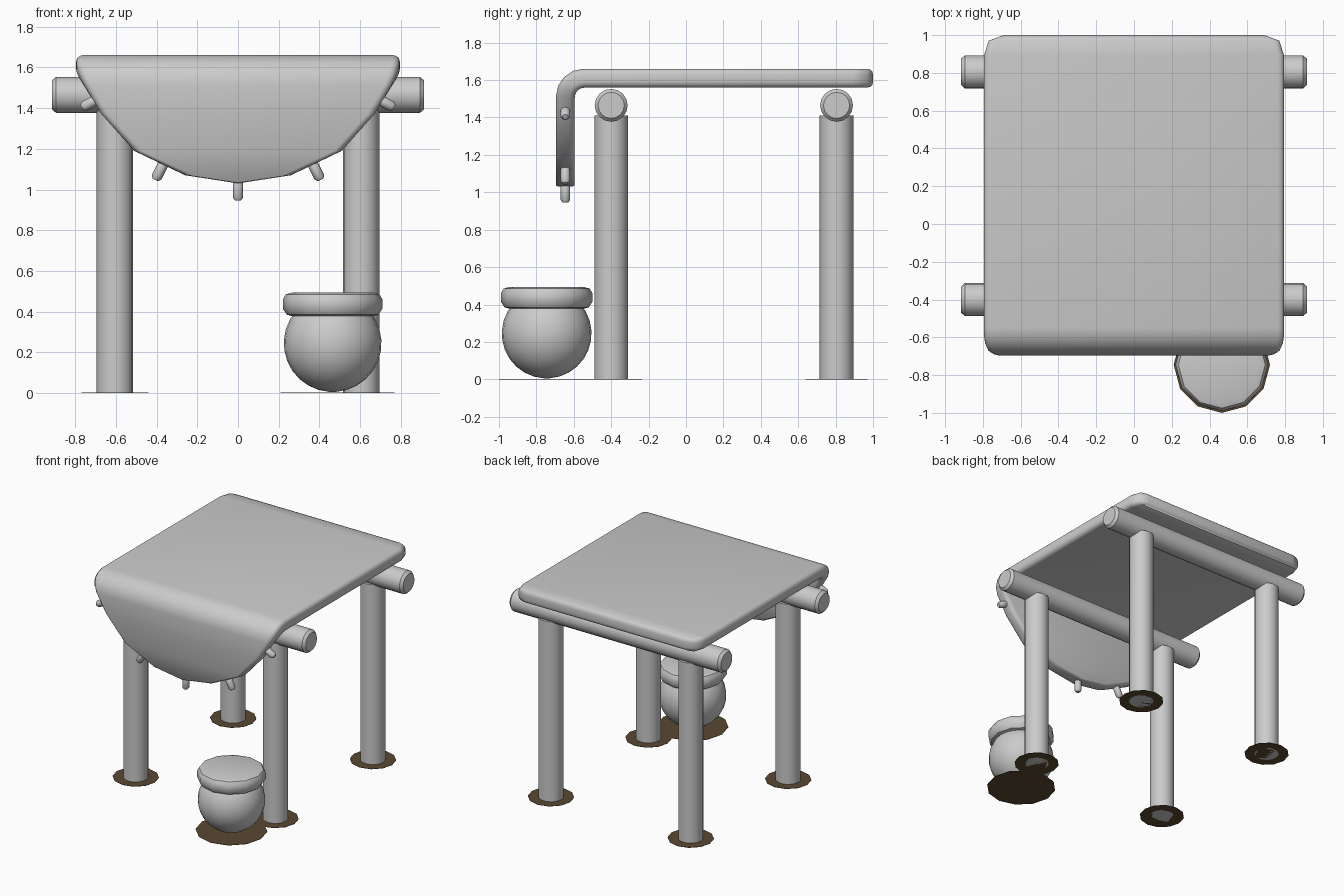
import bpy, bmesh
from math import sin, cos, pi, radians
from mathutils import Vector

cube = bpy.data.objects.get("Cube")
if cube:
    bpy.data.objects.remove(cube, do_unlink=True)


def material(name, rgb):
    m = bpy.data.materials.new(name)
    m.use_nodes = True
    m.diffuse_color = (*rgb, 1)
    m.node_tree.nodes["Principled BSDF"].inputs["Base Color"].default_value = (*rgb, 1)
    return m


GREY = material("light grey", (0.6, 0.6, 0.6))
BROWN = material("earth brown", (0.1, 0.065, 0.03))


def finish(bm, name, mat):
    bmesh.ops.recalc_face_normals(bm, faces=bm.faces)
    mesh = bpy.data.meshes.new(name)
    bm.to_mesh(mesh)
    bm.free()
    mesh.materials.append(mat)
    ob = bpy.data.objects.new(name, mesh)
    bpy.context.collection.objects.link(ob)
    return ob


def smooth(ob, angle=40):
    bpy.ops.object.select_all(action="DESELECT")
    ob.select_set(True)
    bpy.context.view_layer.objects.active = ob
    bpy.ops.object.shade_smooth_by_angle(angle=radians(angle))


def lathe(name, profile, base, axis=(0, 0, 1), sides=16, mat=GREY):
    """Turn (radius, height) points around an axis through base, with flat end caps."""
    bm = bmesh.new()
    turn = Vector((0, 0, 1)).rotation_difference(Vector(axis)).to_matrix()
    rings = [[bm.verts.new(turn @ Vector((r * cos(2 * pi * i / sides),
                                          r * sin(2 * pi * i / sides), h)) + Vector(base))
              for i in range(sides)] for r, h in profile]
    for a, b in zip(rings, rings[1:]):
        for i in range(sides):
            j = (i + 1) % sides
            bm.faces.new((a[i], a[j], b[j], b[i]))
    bm.faces.new(rings[0])
    bm.faces.new(rings[-1])
    ob = finish(bm, name, mat)
    smooth(ob)
    return ob


# Posts with earth patches at their feet, and the cross beams
PATCH = 0.002
for place, y in (("front", -0.4), ("back", 0.805)):
    for side, x in (("left", 0.605), ("right", -0.605)):
        lathe(f"{place}_{side}_post", [(0.09, 0), (0.09, 1.41)], (x, y, 0))
        lathe(f"{place}_{side}_earth_patch", [(0.165, 0), (0.165, PATCH)], (x, y, 0),
              sides=12, mat=BROWN)
    lathe(f"{place}_beam", [(0.07, -0.915), (0.088, -0.895), (0.088, 0.895), (0.07, 0.915)],
          (0, y, 1.465), axis=(1, 0, 0))

# Canopy: rows of (half width, y, z) along its middle, over the front bend and down the flap
rows = [(0.69, 1.0, 1.61), (0.77, 0.97, 1.61), (0.795, 0.89, 1.61)]
for k in range(5):
    a = k * pi / 8
    rows.append((0.795 - 0.04 * (1 - cos(a)) ** 1.5,
                 -0.545 - 0.1 * sin(a), 1.51 + 0.1 * cos(a)))
rows += [(w, -0.645, z) for w, z in ((0.67, 1.37), (0.51, 1.19), (0.26, 1.07))]
bm = bmesh.new()
pairs = [[bm.verts.new((s * w, y, z)) for s in (-1, 1)] for w, y, z in rows]
for a, b in zip(pairs, pairs[1:]):
    bm.faces.new((a[0], a[1], b[1], b[0]))
tip = bm.verts.new((0, -0.645, 1.03))
bm.faces.new((pairs[-1][0], pairs[-1][1], tip))
canopy = finish(bm, "canopy", GREY)
solid = canopy.modifiers.new("thickness", "SOLIDIFY")
solid.thickness = 0.1
solid.offset = 0
solid.use_even_offset = True
bevel = canopy.modifiers.new("round_edges", "BEVEL")
bevel.width = 0.035
bevel.segments = 3
bevel.limit_method = "ANGLE"
bevel.angle_limit = radians(60)
smooth(canopy)

# Pegs fanned along the flap edge
peg = [(0.015, 0), (0.026, 0.015), (0.026, 0.1), (0.015, 0.115)]
lathe("middle_peg", peg, (0, -0.645, 1.06), (0, 0, -1), 10)
for side, s in (("left", 1), ("right", -1)):
    lathe(f"{side}_inner_peg", peg, (s * 0.355, -0.645, 1.15), (s * 0.45, 0, -0.9), 10)
    lathe(f"{side}_outer_peg", peg, (s * 0.665, -0.645, 1.455), (s * 0.89, 0, -0.45), 10)

# Round pot with a thick lid, standing on its own earth patch
PX, PY = 0.465, -0.745
ball = [(0.24 * sin(a), 0.245 - 0.24 * cos(a))
        for a in (pi * (k + 0.3) / 14 for k in range(12))]
lathe("pot", ball, (PX, PY, 0), sides=24)
lathe("pot_lid", [(0.19, 0.375), (0.225, 0.385), (0.245, 0.415), (0.245, 0.46),
                  (0.23, 0.485), (0.195, 0.495)], (PX, PY, 0), sides=12)
lathe("pot_earth_patch", [(0.255, 0), (0.255, PATCH)], (PX, PY, 0), sides=12, mat=BROWN)
